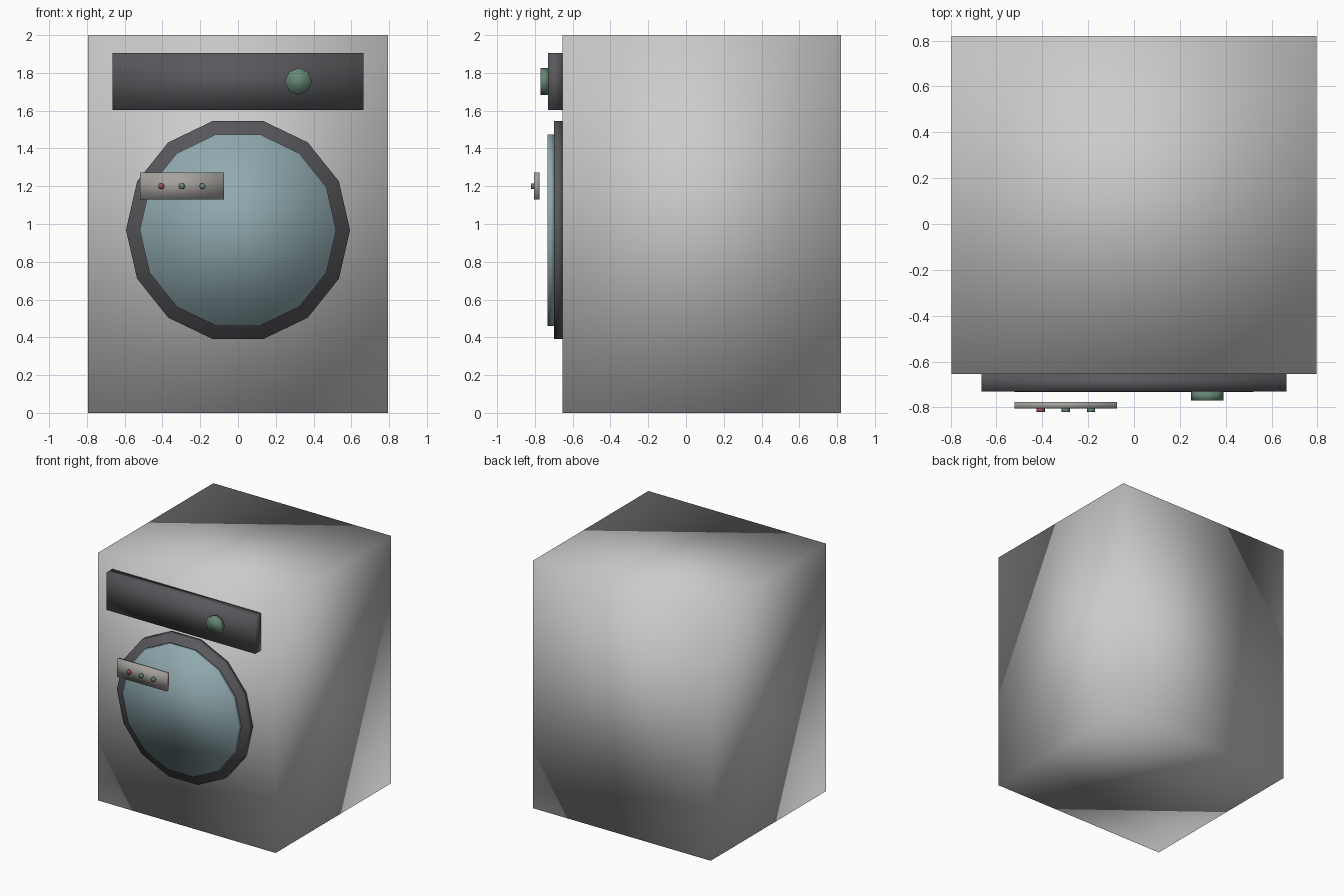
import bpy, math
from mathutils import Matrix

if "Cube" in bpy.data.objects:
    bpy.data.objects.remove(bpy.data.objects["Cube"])


def finish(name, color):
    ob = bpy.context.object
    ob.name = name
    ob.data.transform(ob.matrix_basis)
    ob.matrix_basis = Matrix.Identity(4)
    bpy.ops.object.shade_smooth()
    if color:
        mat = bpy.data.materials.new(name + "_colour")
        mat.diffuse_color = (*color, 1)
        mat.use_nodes = True
        mat.node_tree.nodes["Principled BSDF"].inputs["Base Color"].default_value = mat.diffuse_color
        ob.data.materials.append(mat)
    return ob


def box(name, x, y, z, color=None):
    bpy.ops.mesh.primitive_cube_add(size=1, location=[sum(a) / 2 for a in (x, y, z)])
    bpy.context.object.scale = [a[1] - a[0] for a in (x, y, z)]
    bpy.context.view_layer.update()
    return finish(name, color)


def disc(name, x, z, radius, y, sides, color):
    # Forward-facing cylinder with a vertex on its left and right
    bpy.ops.mesh.primitive_cylinder_add(vertices=sides, radius=radius, depth=y[1] - y[0])
    ob = bpy.context.object
    ob.matrix_basis = (Matrix.Translation((x, sum(y) / 2, z))
                       @ Matrix.Rotation(math.pi / 2, 4, 'X')
                       @ Matrix.Rotation(math.pi / 2, 4, 'Z'))
    return finish(name, color)


DARK = (0.10, 0.10, 0.11)
GREEN = (0.13, 0.24, 0.18)
RED = (0.35, 0.08, 0.09)

# Cabinet and control panel
box("cabinet", (-0.795, 0.795), (-0.655, 0.82), (0, 2))
box("control_panel", (-0.665, 0.665), (-0.73, -0.655), (1.603, 1.905), DARK)
disc("dial", 0.32, 1.755, 0.071, (-0.77, -0.73), 8, GREEN)

# Round door
disc("door_frame", 0, 0.968, 0.593, (-0.70, -0.655), 14, DARK)
disc("door_glass", 0, 0.968, 0.52, (-0.733, -0.70), 14, (0.28, 0.40, 0.43))

# Button strip in front of the door
box("button_strip", (-0.52, -0.075), (-0.805, -0.775), (1.13, 1.272), (0.38, 0.36, 0.34))
for i, color in enumerate((RED, GREEN, GREEN)):
    disc(f"button_{i + 1}", -0.407 + 0.11 * i, 1.20, 0.018, (-0.82, -0.805), 6, color)
